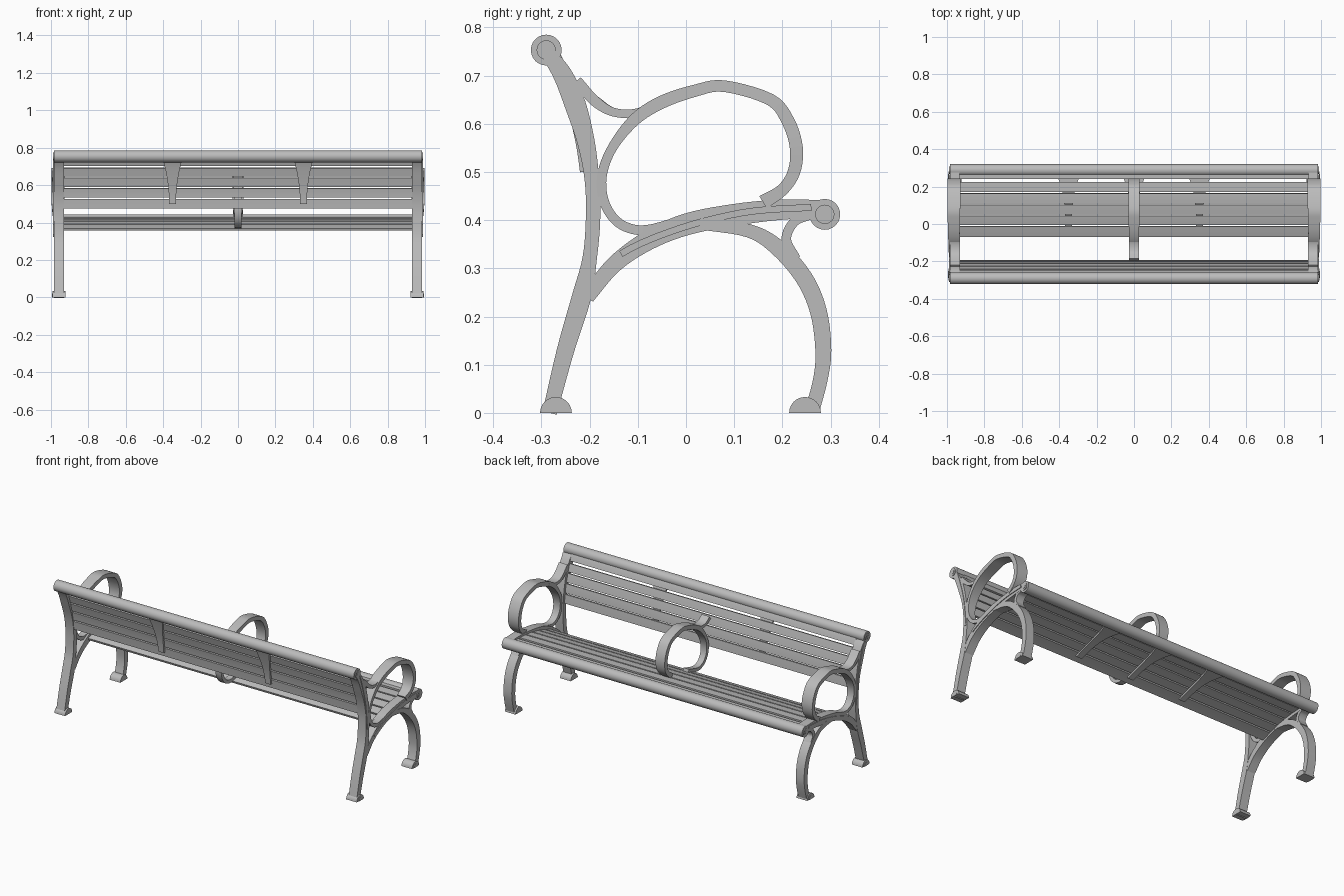
import bpy, bmesh, math
from mathutils import Vector

old = bpy.data.objects.get("Cube")
if old:
    bpy.data.objects.remove(old)

GREY = (0.5, 0.5, 0.5, 1)
metal = bpy.data.materials.new("grey metal")
metal.use_nodes = True
metal.diffuse_color = GREY
metal.node_tree.nodes["Principled BSDF"].inputs["Base Color"].default_value = GREY


def finish(name, bm):
    bmesh.ops.recalc_face_normals(bm, faces=bm.faces)
    mesh = bpy.data.meshes.new(name)
    bm.to_mesh(mesh)
    bm.free()
    mesh.materials.append(metal)
    ob = bpy.data.objects.new(name, mesh)
    bpy.context.collection.objects.link(ob)
    bpy.ops.object.select_all(action='DESELECT')
    ob.select_set(True)
    bpy.context.view_layer.objects.active = ob
    bpy.ops.object.shade_smooth_by_angle(angle=math.radians(35))
    return ob


def spline(points, steps=5):
    """Smooth curve through the points, all components interpolated."""
    p = [Vector(q) for q in points]
    p = [2 * p[0] - p[1]] + p + [2 * p[-1] - p[-2]]
    out = []
    for a, b, c, d in zip(p, p[1:], p[2:], p[3:]):
        for i in range(steps):
            t = i / steps
            out.append(0.5 * (2 * b + (c - a) * t + (2 * a - 5 * b + 4 * c - d) * t ** 2
                              + (3 * b - a - 3 * c + d) * t ** 3))
    return out + [p[-2]]


def cut(path, axis, lo, hi, n=5):
    """Points of a (y, z) path between two values of one axis."""
    out = []
    for i in range(n):
        v = lo + (hi - lo) * i / (n - 1)
        for a, b in zip(path, path[1:]):
            if min(a[axis], b[axis]) <= v <= max(a[axis], b[axis]):
                out.append(a.lerp(b, (v - a[axis]) / (b[axis] - a[axis])))
                break
    return out


def ribbon(name, x, samples):
    """Sweep a flat bar through samples of (y, z, thickness, half width in x)."""
    bm = bmesh.new()
    rings = []
    last = len(samples) - 1
    for i, (y, z, w, h) in enumerate(samples):
        a, b = samples[max(i - 1, 0)], samples[min(i + 1, last)]
        t = Vector((b[0] - a[0], b[1] - a[1])).normalized()
        ny, nz = -t.y * w / 2, t.x * w / 2
        rings.append([bm.verts.new((x + sx * h, y + s * ny, z + s * nz))
                      for sx, s in ((-1, -1), (1, -1), (1, 1), (-1, 1))])
    for r, q in zip(rings, rings[1:]):
        for k in range(4):
            bm.faces.new((r[k], r[k - 1], q[k - 1], q[k]))
    bm.faces.new(rings[0])
    bm.faces.new(rings[-1])
    return finish(name, bm)


def rod(name, x, y, z, radius, half, half_disc=False):
    """Round bar along x, or the upper half of one."""
    n = 24
    sweep = math.pi if half_disc else math.tau
    count = n // 2 + 1 if half_disc else n
    bm = bmesh.new()
    ends = []
    for sx in (-1, 1):
        ends.append([bm.verts.new((x + sx * half, y + radius * math.cos(math.tau * k / n),
                                   z + radius * math.sin(math.tau * k / n))) for k in range(count)])
    a, b = ends
    for k in range(count):
        bm.faces.new((a[k], a[k - 1], b[k - 1], b[k]))
    bm.faces.new(a)
    bm.faces.new(b)
    return finish(name, bm)


# Centre lines as (y, z, thickness)
POST = [(-.283, 0, .03), (-.25, .13, .036), (-.217, .24, .04), (-.2, .32, .03), (-.193, .4, .03),
        (-.195, .48, .03), (-.207, .56, .036), (-.23, .64, .044), (-.255, .7, .04), (-.285, .745, .03)]
RAIL = [(.29, .423, .036), (.2, .422, .042), (.1, .411, .045), (0, .391, .045),
        (-.08, .357, .04), (-.15, .307, .034), (-.205, .24, .03)]
FRONT_LEG = [(.03, .393, .025), (.13, .378, .028), (.19, .343, .034), (.245, .28, .036),
             (.275, .21, .035), (.285, .13, .033), (.279, .07, .03), (.262, .005, .03)]
STRUT = [(.228, .32, .02), (.208, .36, .02), (.225, .397, .02), (.26, .412, .02)]
FLARE = [(-.05, .645, .02), (-.1, .623, .018), (-.15, .624, .018), (-.19, .648, .022), (-.226, .69, .02)]
# Arm loop with its half width in x as the fourth value
ARM = [(.16, .437, .03, .026), (.2, .463, .025, .03), (.224, .5, .026, .033), (.229, .55, .027, .035),
       (.212, .605, .027, .035), (.175, .65, .025, .035), (.08, .678, .024, .034), (.02, .669, .025, .033),
       (-.05, .645, .027, .031), (-.105, .61, .025, .029), (-.15, .555, .02, .027), (-.173, .5, .02, .024),
       (-.173, .45, .02, .022), (-.155, .41, .02, .021), (-.125, .386, .02, .02), (-.08, .38, .02, .02),
       (0, .402, .02, .02)]
BACK = spline([(-.288, .775), (-.263, .735), (-.24, .67), (-.215, .58), (-.202, .5), (-.19, .38)], 8)
SEAT = spline([(.3, .428), (.15, .42), (.05, .401), (-.03, .377), (-.1, .349), (-.14, .327)], 8)


def bar(name, x, line, half):
    return ribbon(name, x, [(*p, half) for p in spline(line)])


# End frames
for side, s in (("left", 1), ("right", -1)):
    x = s * .958
    bar(side + "_back_post", x, POST, .027)
    bar(side + "_seat_rail", x, RAIL, .026)
    bar(side + "_front_leg", x, FRONT_LEG, .027)
    bar(side + "_front_strut", x, STRUT, .025)
    bar(side + "_arm_flare", x, FLARE, .027)
    ribbon(side + "_arm_loop", s * .963, spline(ARM))
    # Raised trim on the outer face
    for part, path, axis, lo, hi in (("back", BACK, 1, .39, .735), ("seat", SEAT, 0, -.135, .26)):
        ribbon(f"{side}_{part}_trim", s * .985,
               [(*p, .014, .003) for p in cut(path, axis, lo, hi, 20)])
    for part, y, z in (("back", -.29, .753), ("seat", .288, .412)):
        rod(f"{side}_{part}_roll_cap", s * .985, y, z, .02, .003)
        rod(f"{side}_{part}_roll_button", s * .988, y, z, .01, .002)
    for part, y in (("back", -.27), ("front", .247)):
        rod(f"{side}_{part}_foot", s * .956, y, 0, .033, .035, True)
        rod(f"{side}_{part}_foot_cap", s * .991, y, 0, .02, .003, True)

# Rolled edges
rod("back_roll", 0, -.29, .753, .032, .984)
rod("seat_roll", 0, .288, .412, .032, .984)

# Slats
for i, (lo, hi) in enumerate([(.475, .526), (.534, .584), (.592, .64), (.648, .692), (.705, .76)]):
    ribbon(f"back_slat_{i + 1}", 0, [(*p, .014, .935) for p in cut(BACK, 1, lo, hi)])
for i, (lo, hi) in enumerate([(-.068, -.012), (-.004, .045), (.053, .104), (.112, .164),
                              (.172, .224), (.24, .29)]):
    ribbon(f"seat_slat_{i + 1}", 0, [(*p, .014, .935) for p in cut(SEAT, 0, lo, hi)])

# Flared straps behind the back and under the seat
for i, x in enumerate((-.35, 0, .35)):
    if x:
        pts = cut(BACK, 1, .5, .74, 12)
        ribbon(f"back_strap_{i + 1}", x, [(p.x - .012, p.y, .012, .018 + .034 * (k / 11) ** 2)
                                          for k, p in enumerate(pts)])
    pts = cut(SEAT, 0, -.03, .295, 12)
    ribbon(f"seat_strap_{i + 1}", x, [(p.x, p.y - .012, .012, .018 + .062 * (k / 11) ** 3)
                                      for k, p in enumerate(pts)])

# Middle arm
ribbon("middle_arm_loop", 0, [(p[0], p[1], p[2], p[3] * .87) for p in spline(ARM)])
bar("middle_arm_flare", 0, FLARE[:-1], .026)
